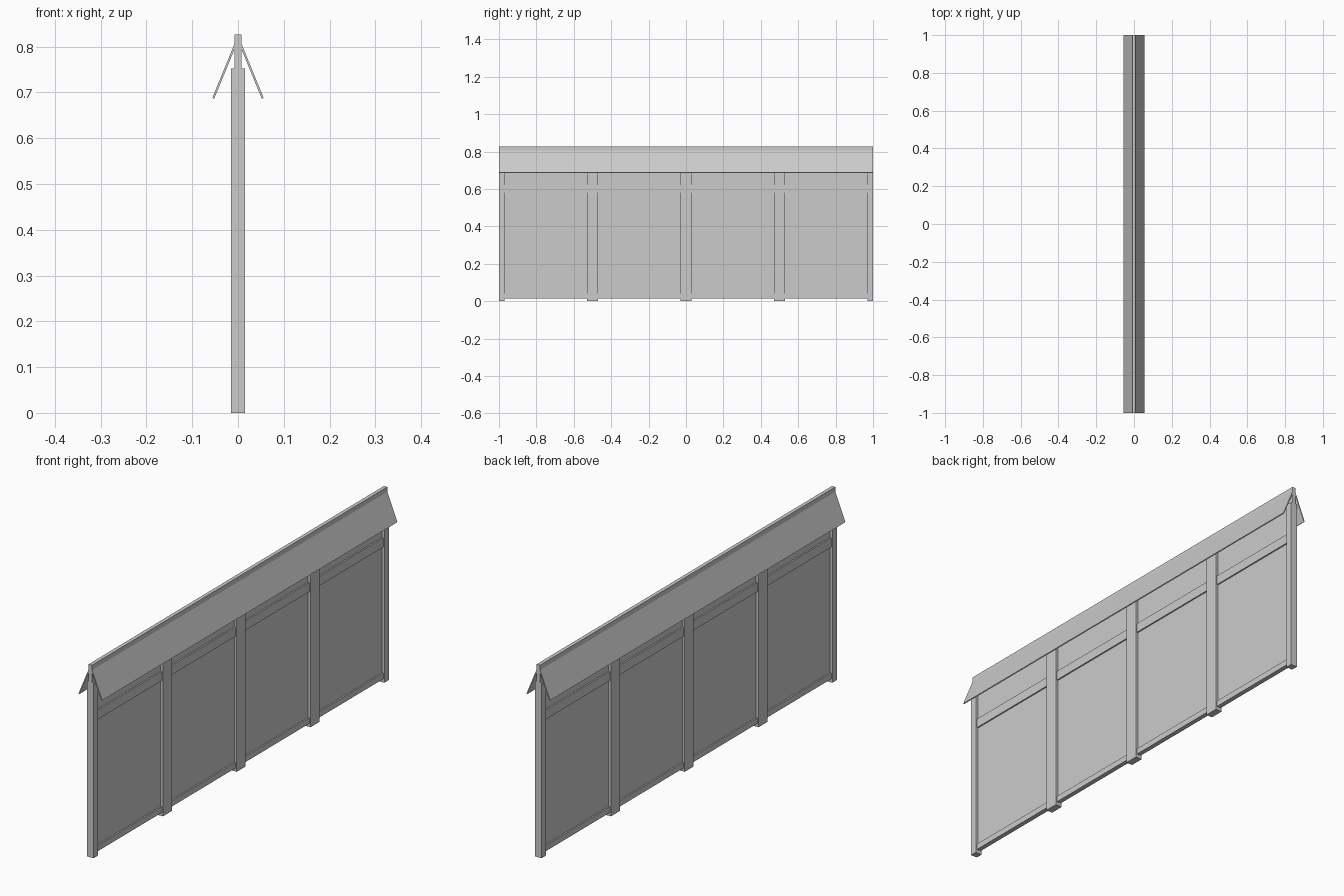
import bpy, bmesh

if "Cube" in bpy.data.objects:
    bpy.data.objects.remove(bpy.data.objects["Cube"])


def box(name, x0, x1, y0, y1, z0, z1):
    bm = bmesh.new()
    bmesh.ops.create_cube(bm, size=1)
    for v in bm.verts:
        v.co = ((x0, x1)[v.co.x > 0], (y0, y1)[v.co.y > 0], (z0, z1)[v.co.z > 0])
    return finish(name, bm)


def extrude_profile(name, points):
    # closed x/z profile swept along the full length
    bm = bmesh.new()
    face = bm.faces.new([bm.verts.new((x, -1, z)) for x, z in points])
    ext = bmesh.ops.extrude_face_region(bm, geom=[face])
    verts = [g for g in ext["geom"] if isinstance(g, bmesh.types.BMVert)]
    bmesh.ops.translate(bm, vec=(0, 2, 0), verts=verts)
    bmesh.ops.recalc_face_normals(bm, faces=bm.faces)
    return finish(name, bm)


def finish(name, bm):
    me = bpy.data.meshes.new(name)
    bm.to_mesh(me)
    bm.free()
    ob = bpy.data.objects.new(name, me)
    bpy.context.collection.objects.link(ob)
    return ob


# posts, the end ones being half width
posts = [(-1, -0.97), (-0.53, -0.47), (-0.03, 0.03), (0.47, 0.53), (0.97, 1)]
for y0, y1 in posts:
    box("post", -0.015, 0.015, y0, y1, 0, 0.752)

# panel and rails in each bay
for (_, y0), (y1, _) in zip(posts, posts[1:]):
    box("wall_panel", -0.004, 0.004, y0, y1, 0.015, 0.752)
    for z0, z1 in ((0.015, 0.04), (0.58, 0.62)):
        box("rail", -0.01, 0.01, y0, y1, z0, z1)

# ridge beam along the top
box("ridge_beam", -0.008, 0.008, -1, 1, 0.752, 0.826)

# sloping roof boards on both sides
for s in (-1, 1):
    extrude_profile("roof_board", [(s * x, z) for x, z in
                    ((0.006, 0.81), (0.056, 0.688), (0.052, 0.686), (0.006, 0.798))])
